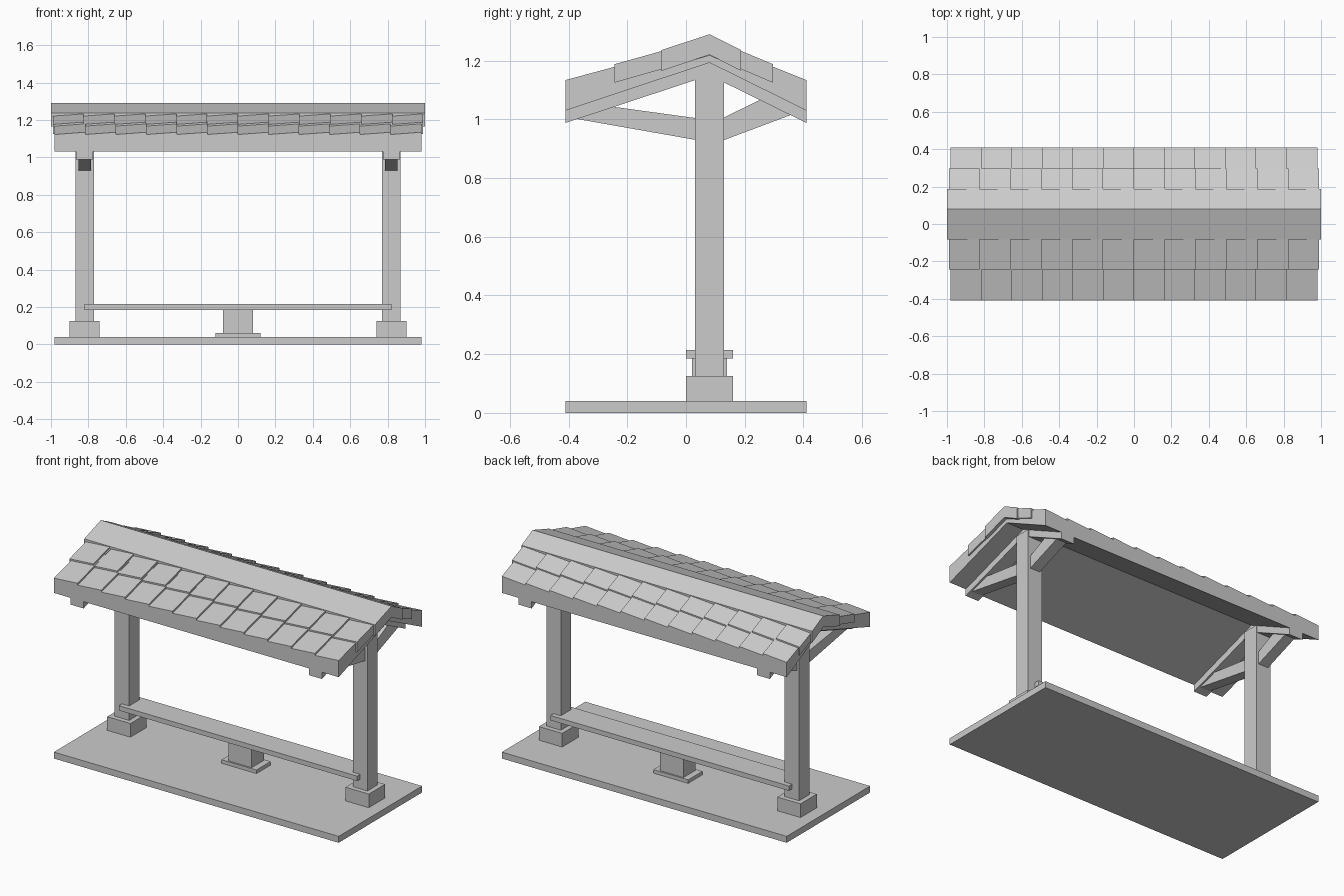
import bpy

if "Cube" in bpy.data.objects:
    bpy.data.objects.remove(bpy.data.objects["Cube"])

def mesh(name, verts, faces):
    me = bpy.data.meshes.new(name)
    me.from_pydata(verts, [], faces)
    ob = bpy.data.objects.new(name, me)
    bpy.context.collection.objects.link(ob)
    return ob

def loft_data(prof0, x0, prof1, x1, base=0):
    """Prism between two (y, z) profiles at x0 and x1."""
    n = len(prof0)
    verts = [(x0, y, z) for y, z in prof0] + [(x1, y, z) for y, z in prof1]
    faces = [tuple(range(base, base + n)), tuple(range(base + 2 * n - 1, base + n - 1, -1))]
    for i in range(n):
        j = (i + 1) % n
        faces.append((base + i, base + n + i, base + n + j, base + j))
    return verts, faces

def fix_normals(ob):
    import bmesh
    bm = bmesh.new()
    bm.from_mesh(ob.data)
    bmesh.ops.recalc_face_normals(bm, faces=bm.faces)
    bm.to_mesh(ob.data)
    bm.free()

def prism(name, prof, x0, x1):
    ob = mesh(name, *loft_data(prof, x0, prof, x1))
    fix_normals(ob)
    return ob

def box(name, x0, x1, y0, y1, z0, z1):
    return prism(name, [(y0, z0), (y1, z0), (y1, z1), (y0, z1)], x0, x1)

def shingles(name, eave, bottom, top, apex_bottom, apex_top, half, count=12, tilt=0.012):
    """Row of shingles from eave to ridge, each one lower at its left edge."""
    verts, faces = [], []
    w = 2 * half / count
    for i in range(count):
        def prof(drop):
            return [(eave, bottom), (eave, top - drop), (RIDGE, apex_top - drop), (RIDGE, apex_bottom)]
        x = -half + i * w
        v, f = loft_data(prof(tilt), x, prof(0), x + w, len(verts))
        verts += v
        faces += f
    fix_normals(mesh(name, verts, faces))

RIDGE = 0.08

# Ground slab
box("base_slab", -0.98, 0.98, -0.41, 0.41, 0, 0.04)

# Posts with plinths, rafters and braces
for side, s in (("left", -1), ("right", 1)):
    c = 0.82 * s
    box(side + "_plinth", c - 0.08, c + 0.08, 0, 0.16, 0.04, 0.125)
    box(side + "_post", c - 0.05, c + 0.05, 0.03, 0.13, 0.125, 1.17)
    prism(side + "_rafter", [(-0.41, 0.988), (-0.41, 1.03), (RIDGE, 1.193),
                             (0.41, 1.03), (0.41, 0.988), (RIDGE, 1.15)], c - 0.045, c + 0.045)
    prism(side + "_front_brace", [(0.05, 0.927), (0.05, 1.002), (-0.3, 1.05), (-0.37, 1.001)],
          c - 0.034, c + 0.034)
    prism(side + "_back_brace", [(0.11, 0.922), (0.11, 0.997), (0.27, 1.075), (0.36, 1.016)],
          c - 0.034, c + 0.034)

# Bench
box("seat_front_plank", -0.82, 0.82, 0, 0.08, 0.185, 0.215)
box("seat_back_plank", -0.82, 0.82, 0.08, 0.16, 0.185, 0.215)
box("bench_foot", -0.12, 0.12, 0.01, 0.15, 0.04, 0.062)
box("bench_pedestal", -0.08, 0.08, 0.02, 0.14, 0.062, 0.185)

# Roof: two shingle rows on each slope, then the ridge cap
shingles("front_lower_shingles", -0.41, 1.03, 1.134, 1.193, 1.266, 0.98)
shingles("back_lower_shingles", 0.41, 1.03, 1.134, 1.193, 1.266, 0.98)
shingles("front_upper_shingles", -0.243, 1.125, 1.188, 1.217, 1.278, 0.99)
shingles("back_upper_shingles", 0.296, 1.125, 1.188, 1.217, 1.278, 0.99)
prism("ridge_cap", [(-0.083, 1.165), (-0.083, 1.236), (RIDGE, 1.29),
                    (0.188, 1.236), (0.188, 1.165), (RIDGE, 1.22)], -1, 1)
